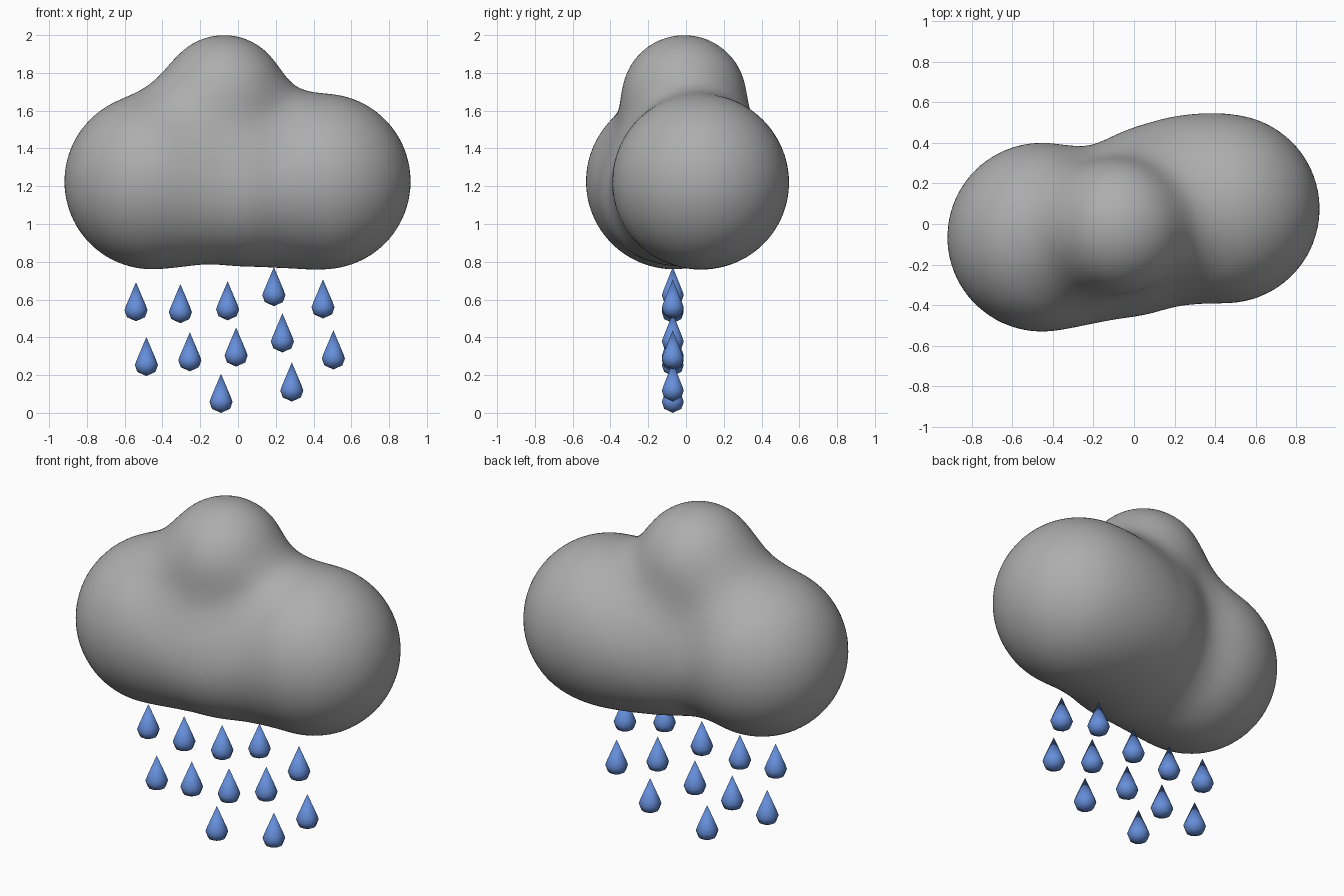
import bpy, bmesh, math
from mathutils import Vector

if "Cube" in bpy.data.objects:
    bpy.data.objects.remove(bpy.data.objects["Cube"])


def material(name, rgb):
    m = bpy.data.materials.new(name)
    m.diffuse_color = (*rgb, 1.0)
    m.use_nodes = True
    m.node_tree.nodes["Principled BSDF"].inputs["Base Color"].default_value = m.diffuse_color
    return m


grey = material("cloud grey", (0.42, 0.42, 0.42))
blue = material("rain blue", (0.13, 0.27, 0.70))

# Cloud puffs: centre and radius, merged by a smooth union
PUFFS = [
    (Vector((-0.455, -0.065, 1.225)), 0.465),  # left
    (Vector((0.450, 0.075, 1.225)), 0.465),    # right
    (Vector((-0.075, -0.010, 1.670)), 0.330),  # top
    (Vector((-0.020, -0.110, 1.145)), 0.325),  # low front
    (Vector((0.120, 0.125, 1.200)), 0.345),    # back
]
BLEND = 0.24


def cloud_distance(p):
    d = None
    for c, r in PUFFS:
        s = (p - c).length - r
        if d is None:
            d = s
        else:
            h = max(BLEND - abs(d - s), 0.0) / BLEND
            d = min(d, s) - h * h * BLEND / 4
    return d


# Cloud: shrink a fine ball on to the blended puffs
bm = bmesh.new()
bmesh.ops.create_icosphere(bm, subdivisions=6, radius=1.0)
middle = Vector((0, 0, 1.25))
for v in bm.verts:
    ray = v.co.normalized()
    t = 1.2
    for _ in range(60):
        d = cloud_distance(middle + ray * t)
        if d < 0.0005:
            break
        t -= d
    v.co = middle + ray * t
for _ in range(2):
    bmesh.ops.smooth_vert(bm, verts=bm.verts, factor=0.5,
                          use_axis_x=True, use_axis_y=True, use_axis_z=True)
for f in bm.faces:
    f.smooth = True
cloud_mesh = bpy.data.meshes.new("cloud")
bm.to_mesh(cloud_mesh)
bm.free()
cloud_mesh.materials.append(grey)
bpy.context.collection.objects.link(bpy.data.objects.new("cloud", cloud_mesh))

# Raindrop: a cone over a rounded bottom, turned from a short profile
SIDES = 10
RINGS = [(0.048, 0.022), (0.061, 0.058), (0.052, 0.084)]
bm = bmesh.new()
bottom = bm.verts.new((0, 0, 0))
tip = bm.verts.new((0, 0, 0.207))
rings = [[bm.verts.new((r * math.cos(2 * math.pi * i / SIDES),
                        r * math.sin(2 * math.pi * i / SIDES), z))
          for i in range(SIDES)] for r, z in RINGS]
for i in range(SIDES):
    j = (i + 1) % SIDES
    bm.faces.new((bottom, rings[0][j], rings[0][i]))
    for a, b in zip(rings, rings[1:]):
        bm.faces.new((a[i], a[j], b[j], b[i]))
    bm.faces.new((rings[-1][i], rings[-1][j], tip))
for f in bm.faces:
    f.smooth = True
drop_mesh = bpy.data.meshes.new("raindrop")
bm.to_mesh(drop_mesh)
bm.free()
drop_mesh.materials.append(blue)

# Falling drops: x and bottom height, all in one plane
DROPS = [(-0.54, 0.485), (-0.305, 0.475), (-0.055, 0.49), (0.19, 0.565),
         (0.45, 0.50), (-0.485, 0.195), (-0.255, 0.22), (-0.01, 0.245),
         (0.235, 0.32), (0.505, 0.23), (-0.09, 0.0), (0.285, 0.06)]
for n, (x, z) in enumerate(DROPS, 1):
    ob = bpy.data.objects.new(f"raindrop_{n}", drop_mesh)
    ob.location = (x, -0.07, z)
    bpy.context.collection.objects.link(ob)
